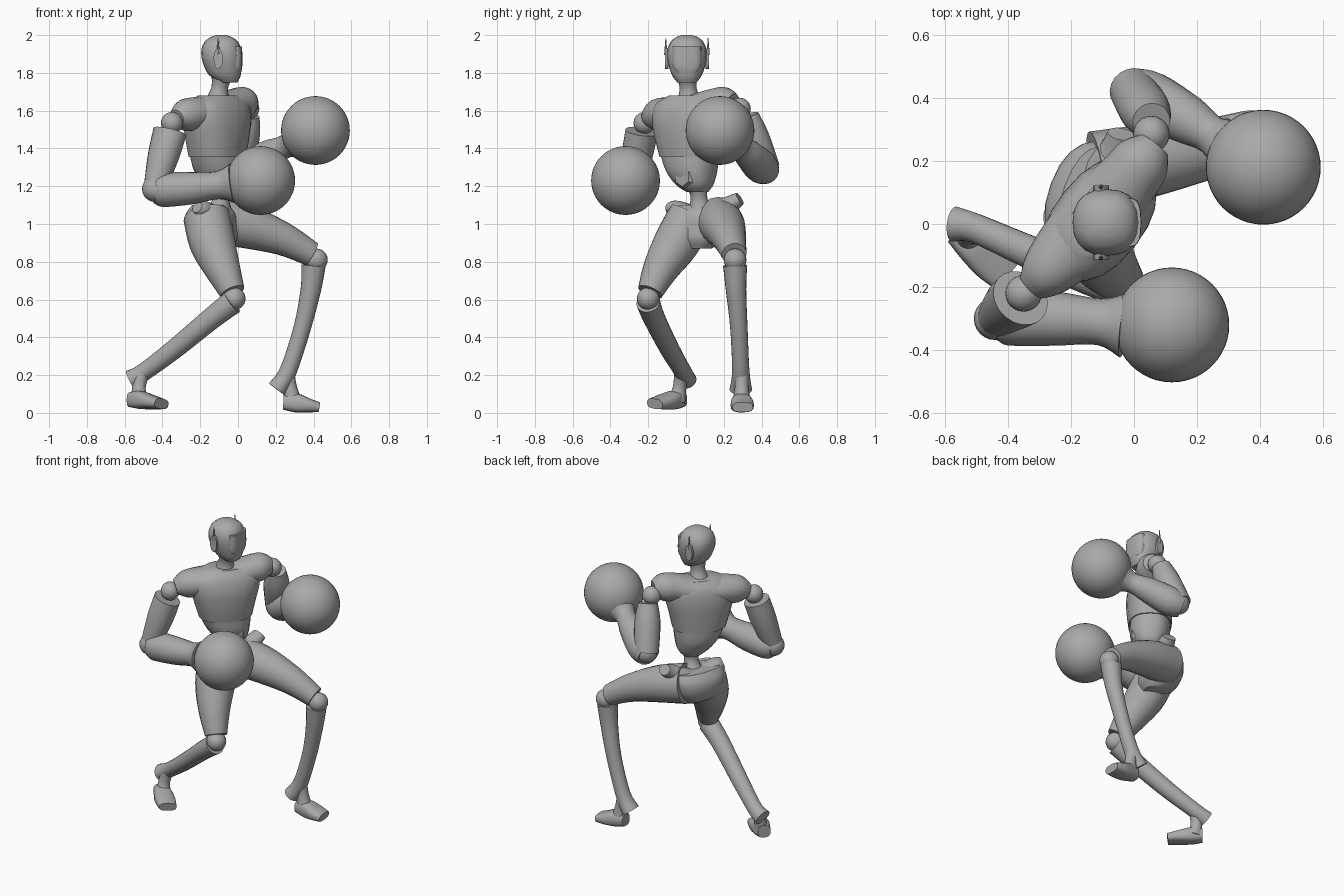
import bpy, bmesh, math
from mathutils import Vector

cube = bpy.data.objects.get("Cube")
if cube:
    bpy.data.objects.remove(cube, do_unlink=True)

grey = bpy.data.materials.new("plain_grey")
grey.use_nodes = True
grey_value = (0.4, 0.4, 0.4, 1)
grey.diffuse_color = grey_value
grey.node_tree.nodes["Principled BSDF"].inputs["Base Color"].default_value = grey_value

UP = Vector((0, 0, 1))
SIDE_Y = Vector((0, 1, 0))
SHOULDER = Vector((.62, .78, 0)).normalized()
HIPS = Vector((.35, .94, 0)).normalized()
FACING = SHOULDER.cross(UP)


def finish(name, bm, angle=40):
    """Turn a bmesh into a smooth shaded grey object."""
    bmesh.ops.recalc_face_normals(bm, faces=bm.faces)
    mesh = bpy.data.meshes.new(name)
    bm.to_mesh(mesh)
    bm.free()
    mesh.materials.append(grey)
    obj = bpy.data.objects.new(name, mesh)
    bpy.context.collection.objects.link(obj)
    bpy.ops.object.select_all(action='DESELECT')
    obj.select_set(True)
    bpy.context.view_layer.objects.active = obj
    bpy.ops.object.shade_smooth_by_angle(angle=math.radians(angle))
    return obj


def smooth_sections(sections, steps):
    """Catmull-Rom interpolation of (x, y, z, width, depth) sections."""
    rows = [Vector(s if len(s) == 5 else (*s, s[-1])) for s in sections]
    result = []
    for i in range(len(rows) - 1):
        a, b, c = rows[max(i - 1, 0)], rows[i], rows[i + 1]
        d = rows[min(i + 2, len(rows) - 1)]
        for k in range(steps):
            t = k / steps
            result.append(b + (c - a) * (t / 2)
                          + (a * 2 - b * 5 + c * 4 - d) * (t * t / 2)
                          + (b * 3 - a - c * 3 + d) * (t ** 3 / 2))
    return result + [rows[-1]]


def loft(name, sections, side=SIDE_Y, level=False, power=1.0, steps=4, sides=20):
    """Skin elliptical sections along a path, with capped ends."""
    rows = smooth_sections(sections, steps)
    centres = [Vector(r[:3]) for r in rows]
    bm = bmesh.new()
    rings = []
    for i, row in enumerate(rows):
        before, after = centres[max(i - 1, 0)], centres[min(i + 1, len(rows) - 1)]
        along = UP if level else (after - before).normalized()
        across = (side - along * side.dot(along)).normalized()
        deep = along.cross(across)
        ring = []
        for k in range(sides):
            turn = math.tau * k / sides
            u, v = (math.copysign(abs(f) ** power, f) for f in (math.cos(turn), math.sin(turn)))
            ring.append(bm.verts.new(centres[i] + across * (u * row[3]) + deep * (v * row[4])))
        rings.append(ring)
    for low, high in zip(rings, rings[1:]):
        for k in range(sides):
            n = (k + 1) % sides
            bm.faces.new((low[k], low[n], high[n], high[k]))
    bm.faces.new(rings[0])
    bm.faces.new(rings[-1])
    return finish(name, bm)


def ball(name, centre, radius, segments=24):
    bm = bmesh.new()
    bmesh.ops.create_uvsphere(bm, u_segments=segments, v_segments=segments // 2, radius=radius)
    bmesh.ops.translate(bm, verts=bm.verts, vec=centre)
    return finish(name, bm)


def disc(name, centre, axis, radius, depth, sides, stretch=1.0, tip=1.0):
    """Cylinder or cone along an axis, optionally stretched in z."""
    bm = bmesh.new()
    bmesh.ops.create_cone(bm, cap_ends=True, segments=sides, radius1=radius,
                          radius2=radius * tip, depth=depth)
    bm.transform(Vector(axis).to_track_quat('Z', 'Y').to_matrix().to_4x4())
    bmesh.ops.scale(bm, verts=bm.verts, vec=(1, 1, stretch))
    bmesh.ops.translate(bm, verts=bm.verts, vec=centre)
    return finish(name, bm)


# Head, visor, ear pods and neck
loft("head", [(-.05, .005, 1.75, .052, .048), (-.07, .005, 1.79, .08, .085),
              (-.084, .005, 1.86, .102, .104), (-.088, .005, 1.92, .104, .106),
              (-.088, .005, 1.965, .086, .088), (-.088, .005, 1.99, .055, .055),
              (-.088, .005, 2, .025, .025)], level=True, power=.85)
loft("visor", [(-.014, .005, 1.8, .055, .03), (-.012, .005, 1.84, .076, .035),
               (-.012, .005, 1.94, .076, .034)], level=True, power=.75)
for label, way in (("left", 1), ("right", -1)):
    y = .005 + way * .107
    disc(label + "_ear_pod", (-.105, y, 1.875), (0, way, 0), .025, .02, 12, 2.2)
    disc(label + "_ear_fin", (-.105, y + way * .005, 1.94), UP, .009, .09, 8, tip=.2)
loft("neck", [(-.11, .02, 1.62, .085), (-.105, .015, 1.68, .055),
              (-.095, .01, 1.73, .045), (-.08, .005, 1.79, .06)], level=True)

# Torso
loft("chest", [(-.11, .02, 1.355, .165, .132), (-.11, .015, 1.45, .19, .14),
               (-.11, .015, 1.55, .215, .14), (-.11, .02, 1.63, .21, .12),
               (-.105, .025, 1.68, .13, .08)], SHOULDER, True, .85)
loft("shoulder_yoke", [(-.325, -.2, 1.56, .05, .045), (-.28, -.155, 1.575, .085, .085),
                       (-.2, -.07, 1.59, .11, .085), (-.1, .04, 1.605, .12, .08),
                       (-.02, .14, 1.63, .1, .085), (.03, .205, 1.64, .09, .085),
                       (.065, .25, 1.635, .055, .055)], FACING)
loft("abdomen", [(-.11, .02, 1.36, .158, .125), (-.1, .03, 1.28, .135, .12),
                 (-.085, .045, 1.21, .1, .09), (-.08, .06, 1.17, .055, .055)],
     SHOULDER, True, .85)
disc("belly_plate", Vector((-.09, .05, 1.25)) + FACING * .105, FACING, .065, .02, 6, tip=.8)
loft("waist", [(-.08, .06, 1.2, .055), (-.09, .07, 1.13, .045), (-.11, .08, 1.05, .08)], level=True)

# Pelvis with a crest rising to the two hip points
loft("pelvis", [(-.1, .065, .87, .07, .06), (-.125, .075, .92, .13, .115),
                (-.14, .08, .98, .17, .13), (-.14, .085, 1.05, .18, .125),
                (-.14, .09, 1.1, .16, .085)], HIPS, True, .85)
loft("hip_crest", [(-.215, -.085, 1.09, .035, .03), (-.19, -.05, 1.075, .06, .05),
                   (-.13, .09, 1.03, .1, .06), (-.06, .22, 1.095, .06, .05),
                   (-.04, .285, 1.135, .045, .035)], Vector((1, 0, 0)))

# Arms
arms = {
    "left": dict(
        shoulder=(.055, .285, 1.61), elbow=(0, .42, 1.295), glove=(.41, .18, 1.495),
        upper=[(.055, .325, 1.575, .06), (.035, .36, 1.46, .08), (-.005, .425, 1.29, .074)],
        fore=[(-.02, .43, 1.28, .07), (.05, .395, 1.305, .09), (.17, .33, 1.37, .078),
              (.25, .28, 1.41, .062), (.31, .245, 1.44, .1)]),
    "right": dict(
        shoulder=(-.35, -.22, 1.535), elbow=(-.44, -.3, 1.185), glove=(.12, -.32, 1.23),
        upper=[(-.36, -.235, 1.49, .095, .08), (-.395, -.26, 1.36, .085, .08),
               (-.44, -.3, 1.19, .06, .06)],
        fore=[(-.45, -.3, 1.175, .068), (-.4, -.295, 1.18, .09), (-.25, -.3, 1.19, .086),
              (-.11, -.31, 1.205, .074), (-.03, -.32, 1.215, .105)]),
}
for label, arm in arms.items():
    ball(label + "_shoulder_joint", arm["shoulder"], .058)
    ball(label + "_elbow_joint", arm["elbow"], .068)
    loft(label + "_upper_arm", arm["upper"], FACING)
    loft(label + "_forearm", arm["fore"])
    ball(label + "_round_glove", arm["glove"], .182, 48)

# Legs
legs = {
    "left": dict(
        knee=(.415, .26, .81),
        thigh=[(-.12, .17, 1.02, .125), (.05, .2, .985, .115), (.24, .23, .92, .088),
               (.39, .255, .84, .066)],
        shin=[(.4, .26, .78, .064), (.385, .265, .65, .054), (.34, .28, .45, .046),
              (.265, .29, .22, .046), (.205, .29, .125, .06, .052)],
        ankle=[(.26, .295, .21, .04), (.275, .295, .14, .036), (.29, .295, .05, .05)],
        foot=[(.24, .295, .055, .04, .038), (.31, .295, .052, .055, .05),
              (.37, .298, .04, .062, .038), (.43, .3, .03, .055, .026)]),
    "right": dict(
        knee=(-.02, -.2, .605),
        thigh=[(-.165, .03, 1.04, .125), (-.135, -.05, .9, .122), (-.085, -.13, .77, .097),
               (-.03, -.19, .64, .068)],
        shin=[(-.03, -.2, .585, .064), (-.14, -.168, .5, .058), (-.34, -.085, .335, .052),
              (-.5, -.015, .215, .047), (-.57, 0, .175, .056, .052)],
        ankle=[(-.51, -.025, .2, .038), (-.525, -.035, .13, .036), (-.52, -.05, .06, .05)],
        foot=[(-.565, -.025, .07, .04, .04), (-.515, -.065, .068, .055, .048),
              (-.46, -.115, .058, .062, .038), (-.405, -.165, .048, .055, .027)]),
}
for label, leg in legs.items():
    ball(label + "_knee_joint", leg["knee"], .06)
    loft(label + "_thigh", leg["thigh"])
    loft(label + "_shin", leg["shin"])
    loft(label + "_ankle", leg["ankle"])
    loft(label + "_foot", leg["foot"], power=.7, sides=16)
